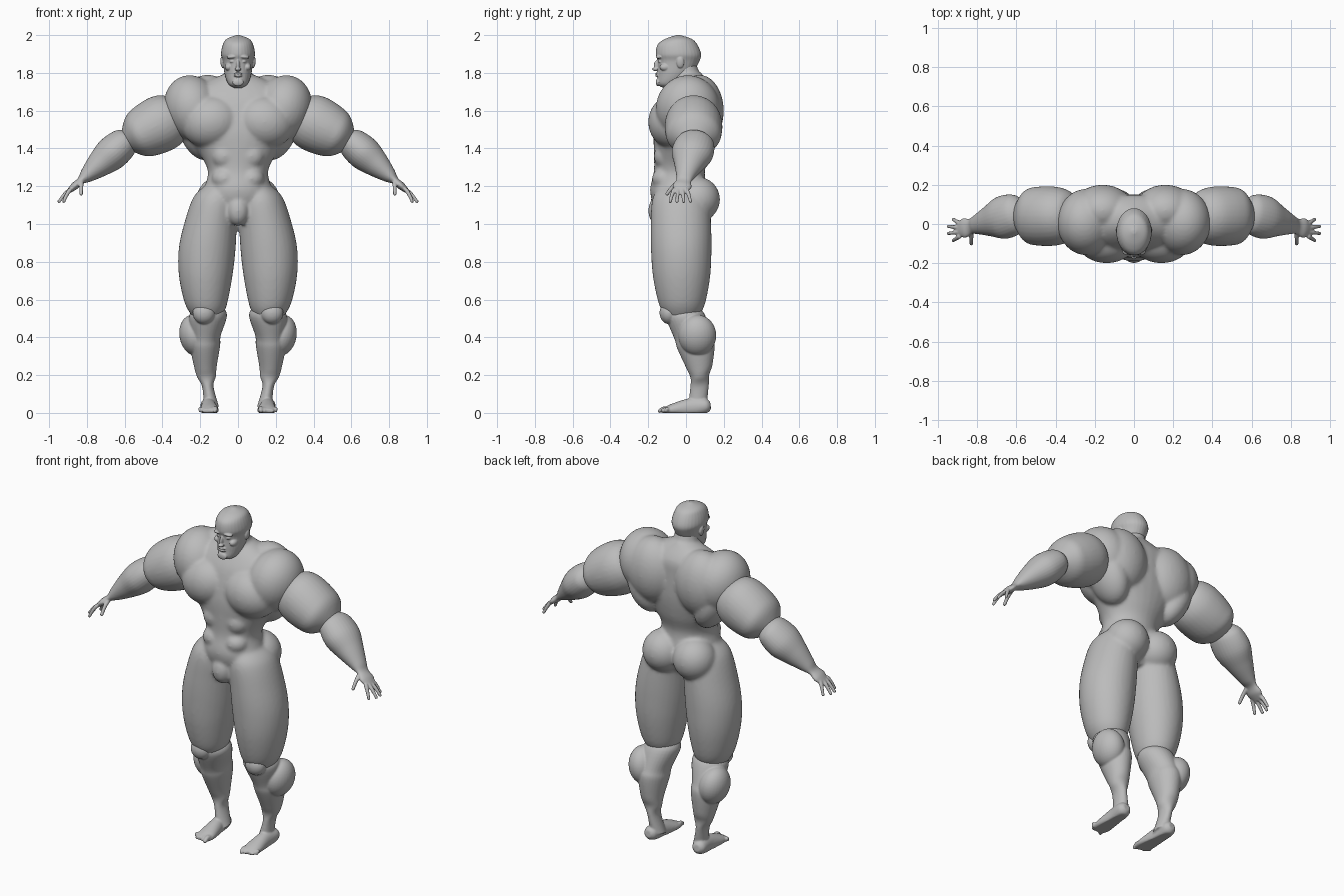
import bpy, bmesh, math
from mathutils import Vector, Matrix

old = bpy.data.objects.get("Cube")
if old:
    bpy.data.objects.remove(old, do_unlink=True)

skin = bpy.data.materials.new("grey skin")
skin.use_nodes = True
grey = (0.5, 0.5, 0.5, 1)
skin.diffuse_color = grey
skin.node_tree.nodes["Principled BSDF"].inputs["Base Color"].default_value = grey

SIDE_AXIS, DEPTH_AXIS, UP_AXIS = Matrix.Identity(3)


def spline_point(before, start, end, after, t):
    """Catmull-Rom point between two stations."""
    result = []
    for a, b, c, d in zip(before, start, end, after):
        slope_in, slope_out = (c - a) / 2, (d - b) / 2
        ease = t * t * (3 - 2 * t)
        tangent = slope_in * t * (1 - t) ** 2 - slope_out * t * t * (1 - t)
        result.append(b + (c - b) * ease + tangent)
    return result


def resample(stations, steps=6):
    """Smooth in-between stations."""
    padded = [stations[0], *stations, stations[-1]]
    smooth = []
    for window in zip(padded, padded[1:], padded[2:], padded[3:]):
        smooth += [spline_point(*window, step / steps) for step in range(steps)]
    return smooth + [stations[-1]]


def tube(bm, stations, across, along, side, sides=32):
    """Closed skin over stations of centre x, y, z and two radii."""
    rings = []
    for x, y, z, width, depth in resample(stations):
        ring = []
        for k in range(sides):
            angle = math.tau * k / sides
            point = Vector((x, y, z))
            point += across * width * math.cos(angle) + along * depth * math.sin(angle)
            ring.append(bm.verts.new((point.x * side, point.y, max(point.z, 0))))
        rings.append(ring)
    for lower, upper in zip(rings, rings[1:]):
        for k in range(sides):
            bm.faces.new((lower[k], upper[k], upper[k - 1], lower[k - 1]))
    bm.faces.new(rings[0])
    bm.faces.new(rings[-1])


def limb(bm, start, end, profile, side, bow=(0, 0, 0)):
    """Tube along a bone; profile rows are fraction, width, depth."""
    start, end, bow = Vector(start), Vector(end), Vector(bow)
    direction = (end - start).normalized()
    reference = UP_AXIS if abs(direction.y) > abs(direction.z) else DEPTH_AXIS
    across = direction.cross(reference).normalized()
    along = direction.cross(across)
    stations = []
    for t, width, depth in profile:
        centre = start.lerp(end, t) + bow * math.sin(math.pi * t)
        stations.append((*centre, width, depth))
    tube(bm, stations, across, along, side)


def column(bm, profile):
    """Central upright tube; profile rows are height, half width, front, back."""
    stations = [(0, (front + back) / 2, height, width, (back - front) / 2)
                for height, width, front, back in profile]
    tube(bm, stations, SIDE_AXIS, DEPTH_AXIS, side=1)


def muscle(bm, centre, radii, side=1, tilt=0):
    """Ellipsoid mass, tilted about the depth axis."""
    x, y, z = centre
    matrix = Matrix.Translation((x * side, y, z))
    matrix @= Matrix.Rotation(tilt * side, 4, 'Y') @ Matrix.Diagonal((*radii, 1))
    bmesh.ops.create_uvsphere(bm, u_segments=32, v_segments=20, radius=1, matrix=matrix)


def digit(bm, base, tip, radius, side, beads=9):
    """Finger or toe as a tapering, slightly arched chain."""
    base, tip = Vector(base), Vector(tip)
    for k in range(beads):
        t = k / (beads - 1)
        size = radius * (1 - t / 4)
        centre = base.lerp(tip, t) + UP_AXIS * radius / 2 * math.sin(math.pi * t)
        muscle(bm, centre, (size, size, size), side)


def finish(bm, name, voxel, passes):
    """Fuse the masses into one smooth skin."""
    bmesh.ops.recalc_face_normals(bm, faces=bm.faces)
    mesh = bpy.data.meshes.new(name)
    bm.to_mesh(mesh)
    bm.free()
    mesh.materials.append(skin)
    body = bpy.data.objects.new(name, mesh)
    bpy.context.collection.objects.link(body)
    fuse = body.modifiers.new("fuse", 'REMESH')
    fuse.mode = 'VOXEL'
    fuse.voxel_size = voxel
    fuse.use_smooth_shade = True
    soften = body.modifiers.new("soften", 'SMOOTH')
    soften.iterations = passes


# Torso, neck and thighs
bm = bmesh.new()
column(bm, [(1.02, .08, -.12, .06), (1.1, .18, -.17, .11), (1.18, .18, -.19, .11),
            (1.28, .16, -.17, .1), (1.38, .21, -.17, .13), (1.5, .3, -.17, .15),
            (1.64, .31, -.14, .15), (1.72, .24, -.1, .14), (1.8, .06, -.04, .08)])
column(bm, [(1.66, .11, -.1, .13), (1.75, .08, -.08, .09), (1.86, .06, -.08, .05)])
muscle(bm, (0, -.14, 1.07), (.06, .06, .08))
for side in (1, -1):
    # Chest, shoulder, upper back, flank, buttock, belly
    muscle(bm, (.14, -.07, 1.54), (.16, .13, .14), side, tilt=.2)
    muscle(bm, (.24, .01, 1.61), (.15, .17, .18), side, tilt=.3)
    muscle(bm, (.16, .07, 1.6), (.16, .13, .19), side)
    muscle(bm, (.22, .05, 1.49), (.09, .12, .16), side, tilt=.4)
    muscle(bm, (.1, .06, 1.13), (.12, .12, .12), side)
    muscle(bm, (.07, -.11, 1.24), (.07, .07, .06), side)
    muscle(bm, (.07, -.11, 1.36), (.07, .06, .07), side)
    limb(bm, (.1, -.03, 1.2), (.17, -.02, .5),
         [(0, .07, .11), (.1, .12, .15), (.3, .14, .16), (.5, .15, .16),
          (.7, .14, .15), (.9, .11, .12), (1, .07, .08)], side, bow=(.03, 0, 0))
finish(bm, "torso_and_thighs", voxel=.01, passes=6)

for side, label in ((1, "left"), (-1, "right")):
    # Lower leg with calf and kneecap, then foot and toes
    bm = bmesh.new()
    limb(bm, (.15, -.03, .57), (.14, .06, .03),
         [(0, .06, .07), (.1, .1, .1), (.3, .08, .1), (.4, .08, .1), (.6, .06, .07),
          (.7, .05, .05), (.8, .03, .05), (1, .04, .05)], side, bow=(.03, .05, 0))
    muscle(bm, (.23, .06, .41), (.08, .1, .11), side, tilt=.2)
    muscle(bm, (.18, -.09, .53), (.06, .05, .06), side)
    limb(bm, (.16, .13, .04), (.15, -.13, .01),
         [(0, .02, .02), (.1, .04, .04), (.4, .04, .05), (.8, .05, .03), (1, .04, .01)], side)
    for toe in range(5):
        x = .12 + toe / 50
        digit(bm, (x, -.1, .02), (x, -.14 + toe / 120, .01), .014 if toe == 0 else .011, side)
    finish(bm, label + "_lower_leg", voxel=.005, passes=4)

    # Upper arm
    bm = bmesh.new()
    limb(bm, (.31, .04, 1.58), (.61, .04, 1.43),
         [(0, .09, .1), (.1, .13, .13), (.3, .15, .15), (.6, .14, .15),
          (.8, .11, .13), (1, .03, .04)], side)
    finish(bm, label + "_upper_arm", voxel=.008, passes=5)

    # Forearm, palm, fingers and thumb
    bm = bmesh.new()
    limb(bm, (.57, .06, 1.46), (.9, -.03, 1.17),
         [(0, .05, .06), (.1, .08, .1), (.3, .09, .11), (.5, .07, .08),
          (.7, .04, .05), (.8, .02, .04), (.9, .02, .05), (1, .01, .03)], side)
    for finger in range(4):
        spread = finger - 1.5
        reach = .95 - spread * spread / 80
        digit(bm, (.89, -.03 - spread / 45, 1.18), (reach, -.03 - spread / 28, 1.12), .012, side)
    digit(bm, (.83, -.04, 1.22), (.83, -.1, 1.16), .013, side)
    finish(bm, label + "_forearm_and_hand", voxel=.0045, passes=3)

# Head: skull, nose, chin and lips
bm = bmesh.new()
column(bm, [(1.72, .02, -.12, -.05), (1.74, .05, -.15, -.02), (1.79, .07, -.15, .03),
            (1.86, .08, -.15, .07), (1.9, .09, -.16, .08), (1.95, .08, -.15, .06),
            (1.98, .06, -.11, .03), (2, .01, -.05, -.03)])
muscle(bm, (0, -.15, 1.84), (.01, .02, .03))
muscle(bm, (0, -.16, 1.82), (.016, .02, .01))
muscle(bm, (0, -.15, 1.75), (.03, .01, .02))
for height in (1.785, 1.797):
    muscle(bm, (0, -.15, height), (.023, .014, .006))
for side in (1, -1):
    # Brow, eye, cheekbone and ear
    muscle(bm, (.03, -.14, 1.885), (.03, .02, .01), side, tilt=.1)
    muscle(bm, (.03, -.135, 1.86), (.014, .013, .007), side)
    muscle(bm, (.05, -.11, 1.83), (.02, .03, .02), side)
    muscle(bm, (.083, -.03, 1.855), (.01, .02, .03), side, tilt=.1)
finish(bm, "head", voxel=.0035, passes=2)
